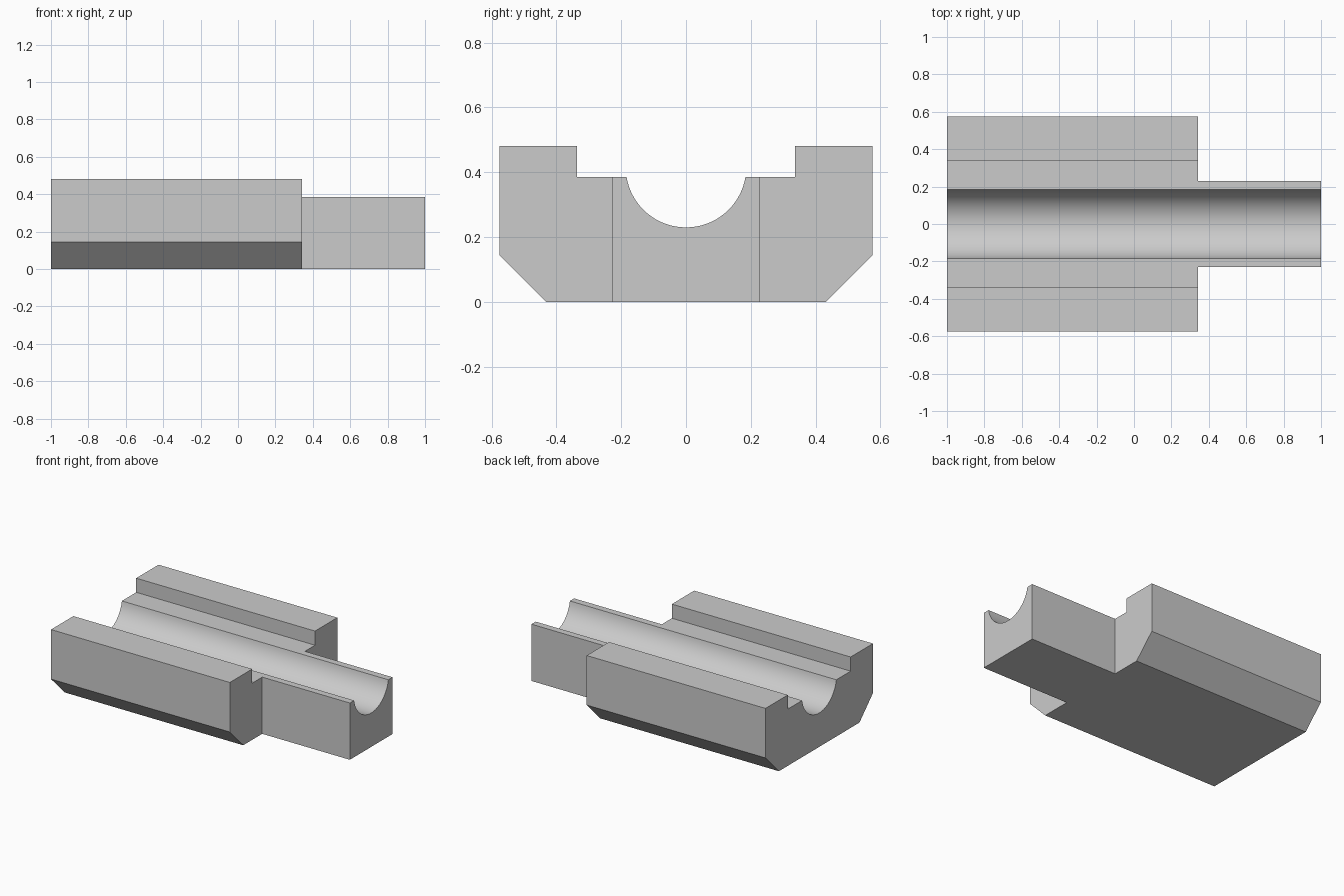
import bpy
import bmesh
import math

cube = bpy.data.objects.get("Cube")
if cube:
    bpy.data.objects.remove(cube, do_unlink=True)

LEFT, RIGHT, SHOULDER = -1.0, 1.0, 0.342
TONGUE = 0.229

grey = bpy.data.materials.new("plain grey")
grey.use_nodes = True
colour = (0.6, 0.6, 0.6, 1)
grey.diffuse_color = colour
grey.node_tree.nodes["Principled BSDF"].inputs["Base Color"].default_value = colour


def extrude_profile(name, points, x0, x1):
    """Extrude a closed (y, z) outline along x."""
    bm = bmesh.new()
    face = bm.faces.new([bm.verts.new((x0, y, z)) for y, z in points])
    out = bmesh.ops.extrude_face_region(bm, geom=[face])
    moved = [v for v in out["geom"] if isinstance(v, bmesh.types.BMVert)]
    bmesh.ops.translate(bm, verts=moved, vec=(x1 - x0, 0, 0))
    bmesh.ops.recalc_face_normals(bm, faces=bm.faces)
    mesh = bpy.data.meshes.new(name)
    bm.to_mesh(mesh)
    bm.free()
    mesh.materials.append(grey)
    obj = bpy.data.objects.new(name, mesh)
    bpy.context.collection.objects.link(obj)
    return obj


# Half outline: chamfered base, raised rail, ledge
half = [(0.432, 0), (0.576, 0.145), (0.576, 0.481), (0.337, 0.481), (0.337, 0.385)]

# Round channel, from the right lip down and up to the left lip
radius, centre_z, steps = 0.186, 0.416, 32
lip = math.acos((centre_z - 0.385) / radius)
channel = []
for i in range(steps + 1):
    a = lip * (1 - 2 * i / steps)
    channel.append((radius * math.sin(a), centre_z - radius * math.cos(a)))

mirrored = [(-y, z) for y, z in reversed(half)]
body = extrude_profile("channel_block", half + channel + mirrored, LEFT, RIGHT)

# Cut both flanks away beside the narrow tongue
for side in (-1, 1):
    box = [(side * TONGUE, -0.2), (side, -0.2), (side, 0.8), (side * TONGUE, 0.8)]
    cutter = extrude_profile("flank_cutter", box, SHOULDER, RIGHT + 0.2)
    cutter.hide_render = True
    mod = body.modifiers.new("flank_cut", "BOOLEAN")
    mod.operation = "DIFFERENCE"
    mod.solver = "EXACT"
    mod.object = cutter
    bpy.context.view_layer.objects.active = body
    bpy.ops.object.modifier_apply(modifier=mod.name)
    bpy.data.objects.remove(cutter, do_unlink=True)

# Smooth channel, crisp edges elsewhere
bpy.ops.object.select_all(action="DESELECT")
body.select_set(True)
bpy.context.view_layer.objects.active = body
bpy.ops.object.shade_smooth_by_angle(angle=math.radians(30))
